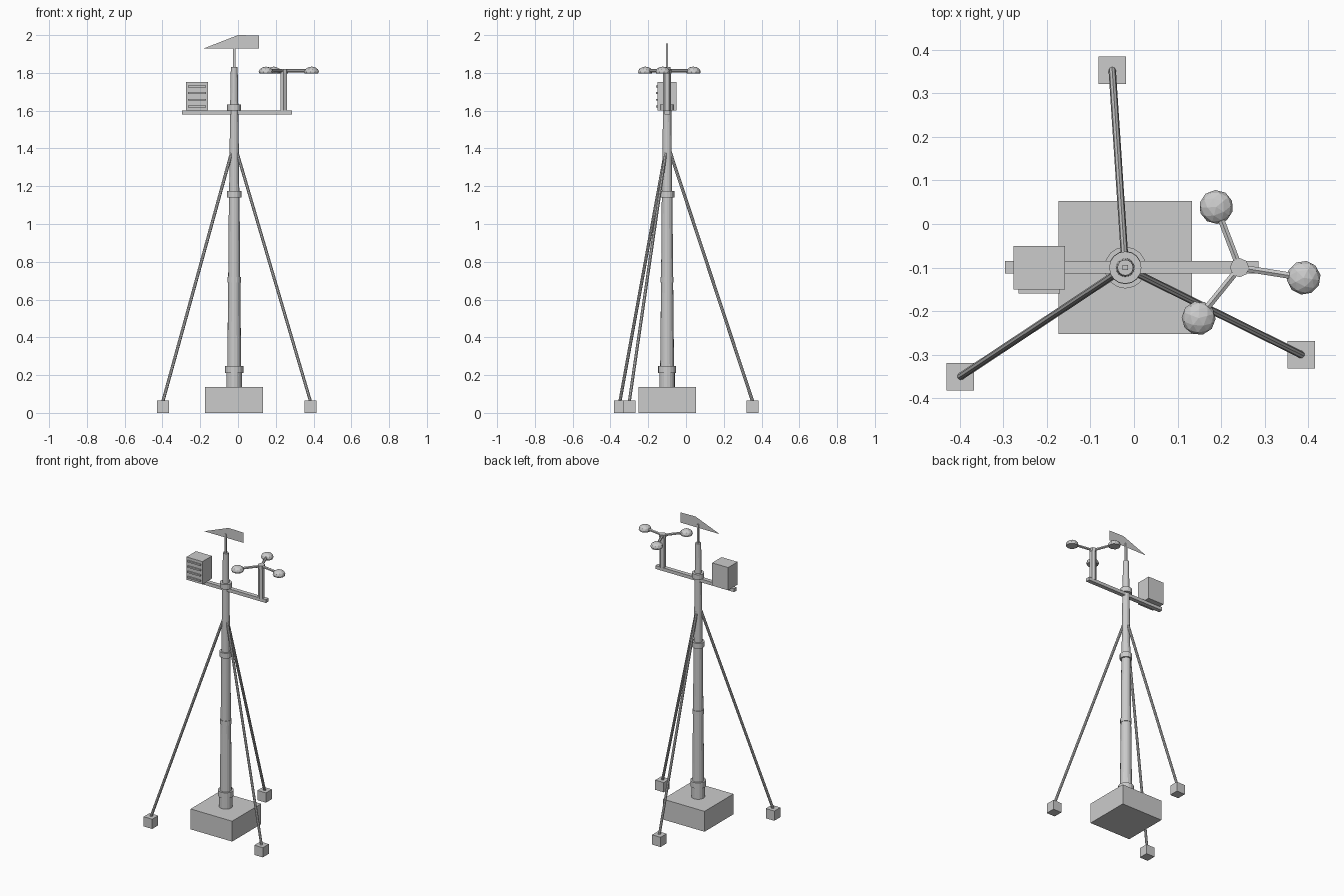
import bpy, bmesh, math
from mathutils import Vector, Matrix

cube = bpy.data.objects.get("Cube")
if cube:
    bpy.data.objects.remove(cube, do_unlink=True)

grey = bpy.data.materials.new("light grey")
grey.use_nodes = True
colour = (0.6, 0.6, 0.6, 1)
grey.diffuse_color = colour
grey.node_tree.nodes["Principled BSDF"].inputs["Base Color"].default_value = colour

PX, PY = -0.02, -0.10          # mast axis


def finish(name, bm):
    mesh = bpy.data.meshes.new(name)
    bmesh.ops.recalc_face_normals(bm, faces=bm.faces)
    bm.to_mesh(mesh)
    bm.free()
    mesh.materials.append(grey)
    ob = bpy.data.objects.new(name, mesh)
    bpy.context.collection.objects.link(ob)
    return ob


def box(name, centre, size):
    bm = bmesh.new()
    m = Matrix.Translation(centre) @ Matrix.Diagonal((*size, 1))
    bmesh.ops.create_cube(bm, size=1, matrix=m)
    return finish(name, bm)


def rod(name, a, b, r1, r2=None, sides=16):
    a, b = Vector(a), Vector(b)
    d = b - a
    m = Matrix.Translation((a + b) / 2) @ d.to_track_quat('Z', 'Y').to_matrix().to_4x4()
    bm = bmesh.new()
    bmesh.ops.create_cone(bm, cap_ends=True, segments=sides, radius1=r1,
                          radius2=r1 if r2 is None else r2, depth=d.length, matrix=m)
    return finish(name, bm)


def mast_part(name, z1, z2, r1, r2=None):
    return rod(name, (PX, PY, z1), (PX, PY, z2), r1, r2)


# Footing and stepped mast
box("concrete_base", (PX, PY, 0.068), (0.307, 0.305, 0.136))
mast_part("mast_foot", 0.13, 0.22, 0.041)
mast_part("mast_lower", 0.21, 0.70, 0.037, 0.032)
mast_part("mast_middle", 0.70, 1.16, 0.032, 0.028)
mast_part("mast_upper", 1.16, 1.60, 0.027, 0.022)
mast_part("mast_top", 1.60, 1.83, 0.022, 0.018)
mast_part("collar_bottom", 0.21, 0.248, 0.048)
mast_part("collar_joint", 0.69, 0.72, 0.035)
mast_part("collar_middle", 1.14, 1.175, 0.038)
mast_part("collar_top", 1.60, 1.633, 0.037)

# Guy rods and their anchor blocks
for side, x, y in (("right", -0.398, -0.35), ("left", 0.384, -0.30), ("back", -0.05, 0.353)):
    box("anchor_" + side, (x, y, 0.0325), (0.063, 0.063, 0.065))
    rod("guy_rod_" + side, (x, y, 0.06), (PX, PY, 1.43), 0.0085, sides=8)

# Cross arm
box("cross_arm", (-0.005, -0.099, 1.591), (0.581, 0.028, 0.022))

# Louvred sensor housing
box("sensor_box", (-0.217, -0.10, 1.676), (0.118, 0.10, 0.152))
for i in range(4):
    box(f"louvre_{i + 1}", (-0.217, -0.152, 1.622 + 0.0355 * i), (0.095, 0.014, 0.01))

# Wind vane: slim stem and a flat sheet blade
box("vane_stem", (PX, PY, 1.89), (0.012, 0.012, 0.13))
bm = bmesh.new()
bm.faces.new([bm.verts.new((x, PY, z)) for x, z in
              ((-0.18, 1.93), (0.112, 1.93), (0.112, 1.998), (0.0, 2.0))])
finish("vane_blade", bm)

# Cup anemometer
HX = 0.242
rod("anemometer_post", (HX, PY, 1.60), (HX, PY, 1.80), 0.021, sides=6)
rod("anemometer_hub", (HX, PY, 1.798), (HX, PY, 1.82), 0.022, sides=8)
for i in range(3):
    a = math.radians(111 + 120 * i)
    cx, cy = HX + 0.149 * math.cos(a), PY + 0.149 * math.sin(a)
    rod(f"cup_arm_{i + 1}", (HX, PY, 1.811), (cx, cy, 1.811), 0.0085, sides=6)
    # Faceted dome with a flat underside
    bm = bmesh.new()
    bmesh.ops.create_icosphere(bm, subdivisions=2, radius=0.039)
    cut = bmesh.ops.bisect_plane(bm, geom=bm.verts[:] + bm.edges[:] + bm.faces[:],
                                 plane_co=(0, 0, -0.015), plane_no=(0, 0, -1), clear_outer=True)
    rim = [e for e in cut["geom_cut"] if isinstance(e, bmesh.types.BMEdge)]
    bmesh.ops.holes_fill(bm, edges=rim, sides=0)
    bmesh.ops.transform(bm, verts=bm.verts, matrix=Matrix.Translation((cx, cy, 1.806))
                        @ Matrix.Rotation(a, 4, 'Z') @ Matrix.Diagonal((1, 1, 0.7, 1)))
    finish(f"cup_{i + 1}", bm)
